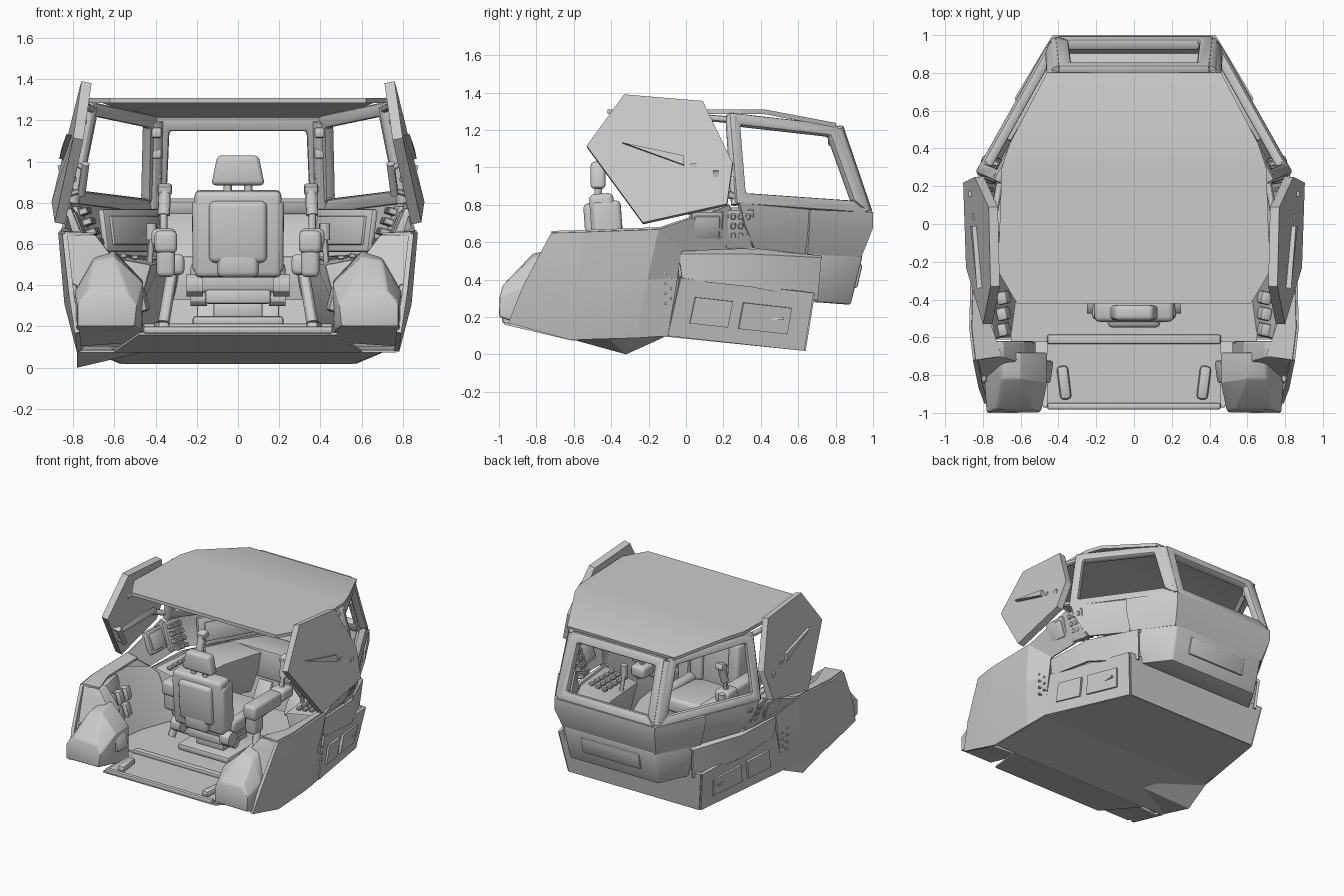
import bpy, bmesh
from math import radians
from mathutils import Vector, Matrix, Euler


def finish(name, bm, mirror=True, t=0, bev=0, seg=2, ang=30):
    bmesh.ops.recalc_face_normals(bm, faces=bm.faces)
    me = bpy.data.meshes.new(name)
    bm.to_mesh(me)
    bm.free()
    ob = bpy.data.objects.new(name, me)
    bpy.context.collection.objects.link(ob)
    if t:
        m = ob.modifiers.new("Thickness", 'SOLIDIFY')
        m.thickness, m.offset, m.use_even_offset = t, 0, True
    if bev:
        m = ob.modifiers.new("Bevel", 'BEVEL')
        m.width, m.segments, m.angle_limit = bev, seg, radians(35)
    if mirror:
        ob.modifiers.new("Mirror", 'MIRROR')
    # bake the modifiers so that the sharp edges are found on the final shape
    ob.data = bpy.data.meshes.new_from_object(ob.evaluated_get(bpy.context.evaluated_depsgraph_get()))
    ob.modifiers.clear()
    bpy.context.view_layer.objects.active = ob
    ob.select_set(True)
    bpy.ops.object.shade_smooth_by_angle(angle=radians(ang))
    ob.select_set(False)
    return ob


def plate(name, pts, t, **k):
    bm = bmesh.new()
    bm.faces.new([bm.verts.new(p) for p in pts])
    return finish(name, bm, t=t, ang=5, **k)


def loft(name, rows, closed=True, **k):
    """Joins rows of points; closed rows become a capped solid, open rows a sheet."""
    bm = bmesh.new()
    vs = [[bm.verts.new(p) for p in r] for r in rows]
    n = len(rows[0])
    for a, b in zip(vs, vs[1:]):
        for i in range(n if closed else n - 1):
            j = (i + 1) % n
            bm.faces.new((a[i], a[j], b[j], b[i]))
    if closed:
        bm.faces.new(vs[0])
        bm.faces.new(vs[-1])
    return finish(name, bm, **k)


def boxes(name, items, **k):
    bm = bmesh.new()
    for loc, size, *rot in items:
        e = Euler([radians(a) for a in (rot[0] if rot else (0, 0, 0))])
        bmesh.ops.create_cube(bm, size=1, matrix=Matrix.LocRotScale(Vector(loc), e, Vector(size)))
    return finish(name, bm, **k)


def rods(name, segs, **k):
    bm = bmesh.new()
    for a, b, r in segs:
        a, b = Vector(a), Vector(b)
        q = (b - a).to_track_quat('Z', 'Y')
        bmesh.ops.create_cone(bm, cap_ends=True, segments=12, radius1=r, radius2=r, depth=(b - a).length,
                              matrix=Matrix.LocRotScale((a + b) / 2, q, None))
    return finish(name, bm, **k)


def frame(name, quad, w, t, **k):
    """Window frame: outer quad with an inner opening moved in by w."""
    q = [Vector(p) for p in quad]
    inner = []
    for i, p in enumerate(q):
        a, b = (q[i - 1] - p).normalized(), (q[(i + 1) % 4] - p).normalized()
        inner.append(p + (a + b) * w / max(a.cross(b).length, .3))
    loft(name, [q + q[:1], inner + inner[:1]], closed=False, t=t, bev=.015, **k)


# roof plate, flat with its front part sloping down to the windscreen
loft("roof", [[(-x, y, z), (x, y, z)] for x, y, z in
              ((.46, .80, 1.225), (.66, .42, 1.297), (.70, .30, 1.297), (.72, -.25, 1.297), (.62, -.42, 1.297))],
     closed=False, mirror=False, t=.025, ang=15)

# window frames
frame("windscreen_frame", [(-.42, .97, .75), (.42, .97, .75), (.40, .81, 1.22), (-.40, .81, 1.22)],
      .07, .06, mirror=False)
frame("side_window_frame", [(.42, .97, .75), (.82, .26, .80), (.72, .22, 1.29), (.41, .80, 1.225)], .065, .055)
rods("corner_pillar", [((.41, .95, .76), (.40, .80, 1.2), .04), ((.80, .27, .8), (.71, .24, 1.27), .03)])

# band under the windows: recessed side, padded front corners
loft("window_band", [
    [(.60, .66, .775), (.82, .28, .81)],
    [(.60, .65, .69), (.79, .31, .69)],
    [(.56, .63, .54), (.71, .36, .57)]], closed=False, t=.03)
loft("front_band", [
    [(-.42, .98, .76), (.42, .98, .76), (.615, .655, .775)],
    [(-.42, .98, .68), (.42, .98, .68), (.61, .65, .69)],
    [(-.39, .92, .53), (.39, .92, .53), (.565, .64, .54)]], closed=False, t=.04)

# nose below the windscreen, with a hatch
loft("nose", [
    [(-.39, .945, .53), (.39, .945, .53), (.57, .68, .54), (-.57, .68, .54)],
    [(-.38, .88, .265), (.38, .88, .265), (.50, .68, .28), (-.50, .68, .28)]], mirror=False, bev=.012)
boxes("nose_hatch", [((0, .915, .42), (.5, .03, .13), (-13, 0, 0))], mirror=False, bev=.01)

# side cowl and lower body with two inset panels
loft("side_cowl", [
    [(.70, -.05, .555), (.74, -.04, .53), (.74, -.02, .40)],
    [(.66, .35, .555), (.72, .35, .53), (.72, .35, .36)],
    [(.50, .72, .53), (.56, .72, .51), (.54, .70, .29)]], closed=False, t=.02)
low = [Vector(p) for p in ((.75, -.03, .41), (.61, .68, .33), (.56, .63, .02), (.75, -.10, .10))]
loft("lower_side", [low[:2], [low[3], low[2]]], closed=False, t=.025)


def on_side(u, v):
    return low[0].lerp(low[1], u).lerp(low[3].lerp(low[2], u), v) + Vector((.012, 0, 0))


for n, (u0, u1) in enumerate(((.14, .42), (.50, .86))):
    loft(f"side_inset_{n}", [[on_side(u0, .3), on_side(u1, .3)], [on_side(u0, .75), on_side(u1, .75)]],
         closed=False, t=.02)
plate("lower_front", [(-.61, .68, .33), (.61, .68, .33), (.56, .63, .02), (-.56, .63, .02)], .02, mirror=False)

# belly and floor
loft("belly", [[(-.77, -.61, .08), (.77, -.61, .08)], [(-.75, -.1, .10), (.75, -.1, .10)],
               [(-.56, .63, .025), (.56, .63, .025)]], closed=False, mirror=False, t=.012, ang=5)
loft("belly_fin", [[(-.78, -.61, .08), (-.78, -.32, .0), (-.76, -.1, .1)],
                   [(-.42, -.5, .10), (-.40, -.42, .09), (-.42, -.3, .1)]], mirror=False, ang=5)
loft("floor_apron", [[(-.48, -.97, .165), (.48, -.97, .165)], [(-.6, -.61, .08), (.6, -.61, .08)]],
     closed=False, mirror=False, t=.012, ang=5)
boxes("floor", [((0, -.05, .19), (1.3, 1.15, .015)), ((0, -.79, .175), (.92, .36, .015))], mirror=False)
boxes("floor_rim", [((0, -.965, .183), (.92, .035, .035)), ((0, -.61, .20), (.92, .05, .03))], mirror=False, bev=.012)
boxes("floor_grip", [((.37, -.84, .20), (.06, .18, .05), (0, 0, -7))], bev=.02)

# rear side armour, three flat facets
loft("side_armour", [
    [(.84, -.72, .65), (.81, -.87, .37), (.78, -.95, .17)],
    [(.86, -.55, .655), (.83, -.59, .31), (.77, -.62, .08)],
    [(.85, -.15, .67), (.82, -.21, .40), (.76, -.27, .09)],
    [(.745, -.03, .555), (.745, -.05, .41), (.745, -.1, .1)]], closed=False, t=.025, ang=8)
plate("armour_shoulder", [(.85, -.155, .67), (.82, .23, .80), (.73, .36, .57), (.74, -.03, .555)], .02)
plate("armour_top", [(.84, -.72, .65), (.86, -.55, .655), (.85, -.15, .67), (.78, -.12, .64), (.77, -.5, .64), (.70, -.70, .645)], .02)
boxes("armour_rivet", [((.785 - .02 * (i % 2), -.11 + .03 * (i % 2), .27 + .027 * i), (.03, .012, .012)) for i in range(8)])

# rear wing wall and front pods
loft("wing_wall", [
    [(.69, -.71, .645), (.85, -.71, .65), (.81, -.86, .33), (.78, -.90, .17), (.52, -.80, .19), (.58, -.74, .50)],
    [(.69, -.62, .645), (.85, -.62, .65), (.82, -.62, .33), (.77, -.62, .10), (.52, -.62, .15), (.58, -.62, .50)]],
     bev=.01, ang=20)
loft("front_pod", [
    [(.50, -1.0, .20), (.78, -1.0, .20), (.78, -1.0, .31), (.72, -.98, .37), (.53, -.98, .36), (.49, -.99, .30)],
    [(.47, -.85, .18), (.79, -.85, .15), (.79, -.85, .37), (.70, -.82, .52), (.60, -.82, .54), (.46, -.84, .41)],
    [(.46, -.68, .12), (.78, -.68, .10), (.80, -.68, .37), (.70, -.68, .54), (.60, -.68, .57), (.46, -.68, .42)]],
     bev=.012, ang=20)
boxes("pod_clip", [((.47, -.78, .33), (.05, .12, .12), (0, 15, 8)), ((.80, -.79, .37), (.04, .10, .07))], bev=.015)

# inner side slopes and lockers
loft("inner_slope", [[(.83, -.6, .64), (.72, -.6, .42), (.66, -.6, .2)],
                     [(.82, -.3, .64), (.72, -.3, .42), (.62, -.3, .2)],
                     [(.73, -.04, .56), (.66, -.04, .53), (.52, -.04, .2)]], closed=False, t=.015)
boxes("locker", [((.75, -.48, .43), (.08, .26, .36), (0, 14, -12))], bev=.02)
boxes("locker_pouch", [((.69, -.56 + .085 * i, .37 + .13 * j), (.06, .07, .10), (0, 14, -12))
                       for i in range(3) for j in range(2)], bev=.015)

# side consoles with switch rows
loft("console", [
    [(.42, -.02, .50), (.71, -.02, .555), (.68, -.02, .20), (.50, -.02, .20)],
    [(.38, .38, .51), (.68, .38, .555), (.60, .38, .20), (.48, .38, .20)],
    [(.26, .72, .52), (.52, .72, .54), (.46, .66, .20), (.34, .66, .20)]], bev=.015)
boxes("console_key", [((.50 + .055 * i, .04 + .06 * j, .535 + .008 * i), (.035, .04, .025))
                      for i in range(3) for j in range(5)], bev=.006, seg=1)
rods("console_lever", [((.43, .18, .5), (.42, .16, .64), .015), ((.42, .16, .62), (.42, .16, .70), .026)])

# wall screens and switch panels
boxes("display", [((.515, .68, .665), (.56, .035, .21), (-8, 0, -60))], bev=.012)
boxes("display_glass", [((.50, .67, .665), (.46, .025, .14), (-8, 0, -60))], bev=.006)
boxes("rear_display", [((.795, .11, .69), (.05, .17, .17), (0, 22, 4)), ((.795, .11, .69), (.07, .14, .13), (0, 22, 4))], bev=.012)
boxes("switch_panel", [((.76, .285, .675), (.05, .14, .22), (0, 18, 10))], bev=.01)
boxes("switch", [((.715 + .02 * j - .008 * i, .245 + .04 * i, .60 + .05 * j), (.10, .028, .034), (0, 18, 10))
                 for i in range(3) for j in range(4)], bev=.005, seg=1)

# hexagonal upper door shields, struts and grips
plate("door_shield", [(.735, -.33, 1.385), (.745, .09, 1.35), (.82, .25, 1.02), (.88, .22, .80),
                      (.865, -.23, .70), (.775, -.53, 1.11)], .05)
plate("door_recess", [(.815, -.34, 1.13), (.84, -.01, 1.06), (.85, -.01, 1.01)], .035)
boxes("door_catch", [((.85, .16, .96), (.04, .03, .05), (0, 14, 0)), ((.83, .04, 1.01), (.05, .03, .02))])
boxes("door_rib", [((.75, -.1, 1.2), (.03, .40, .04), (0, 14, 0)), ((.80, -.08, .92), (.03, .42, .04), (0, 14, 0))], bev=.01)
rods("door_grip", [((.80, -.41, .99), (.74, -.40, .97), .014), ((.82, -.30, .84), (.76, -.32, .86), .014),
                   ((.74, -.41, .99), (.76, -.31, .84), .02)])
rods("door_strut", [((.70, .28, 1.25), (.74, .05, 1.27), .018), ((.80, .27, .84), (.84, .15, .88), .02),
                    ((.72, .25, 1.27), (.80, .26, .82), .022)])

# pilot seat, back turned to the open end
boxes("seat_back", [((0, -.44, .65), (.42, .13, .42), (4, 0, 0)), ((0, -.49, .66), (.28, .10, .30), (4, 0, 0)),
                    ((0, -.48, .50), (.20, .10, .12), (4, 0, 0)),
                    ((.165, -.42, .64), (.10, .16, .36), (4, 0, 8)), ((-.165, -.42, .64), (.10, .16, .36), (4, 0, -8))],
      mirror=False, bev=.028, seg=3)
loft("headrest", [[(-.13, -.51, .885), (.13, -.51, .885), (.13, -.43, .885), (-.13, -.43, .885)],
                  [(-.10, -.51, 1.03), (.10, -.51, 1.03), (.10, -.43, 1.03), (-.10, -.43, 1.03)]],
     mirror=False, bev=.022, seg=3)
rods("headrest_post", [((.05, -.47, .80), (.05, -.47, .92), .02)])
boxes("seat_cushion", [((0, -.16, .43), (.42, .48, .11), (4, 0, 0)), ((.19, -.16, .46), (.08, .44, .11)),
                       ((-.19, -.16, .46), (.08, .44, .11))], mirror=False, bev=.03, seg=3)
boxes("seat_base", [((0, -.2, .345), (.32, .40, .07)), ((0, -.2, .28), (.24, .30, .08)), ((0, -.2, .225), (.44, .46, .05))],
      mirror=False, bev=.015)
rods("seat_hinge", [((.17, -.42, .40), (.25, -.42, .40), .055), ((.15, -.35, .34), (.23, -.35, .34), .04)])

# armrests with control sticks
boxes("armrest", [((.35, -.20, .61), (.11, .34, .11)), ((.35, -.30, .55), (.09, .12, .22)),
                  ((.30, -.25, .50), (.08, .10, .10)), ((.36, .02, .63), (.12, .14, .09))], bev=.025, seg=3)
rods("control_stick", [((.36, .02, .66), (.36, .04, .76), .018), ((.36, .04, .74), (.355, .07, .86), .03)])
boxes("stick_head", [((.355, .075, .865), (.07, .07, .05), (15, 0, 0))], bev=.015)
rods("leg_brace", [((.36, -.30, .22), (.32, -.22, .46), .028)])

# foot pedals and pillar fittings
boxes("pedal", [((.14, .50, .30), (.12, .03, .20), (-30, 0, 0))], bev=.012)
boxes("pillar_fitting", [((.395, .78 + .05 * i, 1.14 - .1 * i), (.05, .04, .05)) for i in range(3)], bev=.01)
